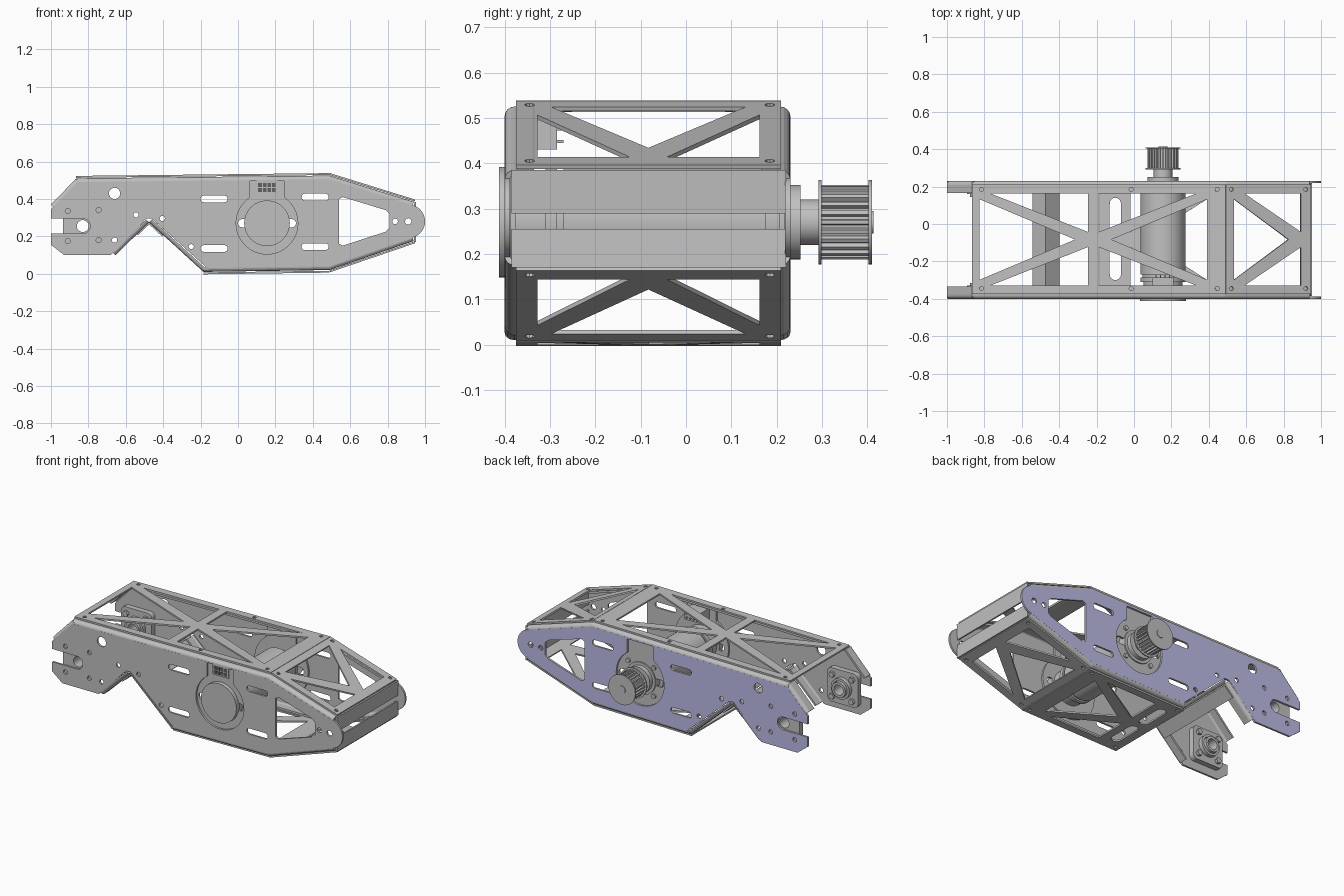
import bpy, bmesh, math
from mathutils import Matrix, Vector

cube = bpy.data.objects.get("Cube")
if cube:
    bpy.data.objects.remove(cube)


def material(name, rgb):
    m = bpy.data.materials.new(name)
    m.use_nodes = True
    m.diffuse_color = (*rgb, 1)
    m.node_tree.nodes["Principled BSDF"].inputs["Base Color"].default_value = (*rgb, 1)
    return m


GREY = material("metal grey", (0.53, 0.53, 0.53))
BLUE = material("lavender blue", (0.5, 0.5, 0.8))
DARK = material("dark grey", (0.12, 0.12, 0.12))


# ---------- helpers ----------
def circle(x, z, r, n=24, a0=0, a1=360):
    full = a1 - a0 == 360
    k = n if full else n + 1
    return [(x + r * math.cos(math.radians(a0 + (a1 - a0) * i / n)),
             z + r * math.sin(math.radians(a0 + (a1 - a0) * i / n))) for i in range(k)]


def rect(x0, x1, z0, z1):
    return [(x0, z0), (x1, z0), (x1, z1), (x0, z1)]


def slot(x0, x1, z, r):
    return circle(x1 - r, z, r, 8, -90, 90) + circle(x0 + r, z, r, 8, 90, 270)


def sheet(name, outline, holes, thick, matrix, mat=GREY):
    """Flat sheet with holes, cut from a filled 2D curve."""
    cu = bpy.data.curves.new(name, 'CURVE')
    cu.dimensions, cu.fill_mode, cu.extrude = '2D', 'BOTH', thick / 2
    for pts in [outline] + holes:
        s = cu.splines.new('POLY')
        s.points.add(len(pts) - 1)
        for p, c in zip(s.points, pts):
            p.co = (c[0], c[1], 0, 1)
        s.use_cyclic_u = True
    ob = bpy.data.objects.new(name, cu)
    bpy.context.collection.objects.link(ob)
    bpy.ops.object.select_all(action='DESELECT')
    ob.select_set(True)
    bpy.context.view_layer.objects.active = ob
    bpy.ops.object.convert(target='MESH')
    ob = bpy.context.view_layer.objects.active
    bm = bmesh.new()
    bm.from_mesh(ob.data)
    bmesh.ops.remove_doubles(bm, verts=bm.verts, dist=1e-5)
    bm.transform(matrix)
    bmesh.ops.recalc_face_normals(bm, faces=bm.faces)
    bm.to_mesh(ob.data)
    bm.free()
    ob.data.materials.clear()
    ob.data.materials.append(mat)
    bpy.ops.object.shade_smooth_by_angle(angle=math.radians(30))
    return ob


def upright(name, outline, holes, y0, y1, mat=GREY):
    """Sheet drawn in x and z, filling y0 to y1."""
    m = Matrix(((1, 0, 0, 0), (0, 0, -1, (y0 + y1) / 2), (0, 1, 0, 0), (0, 0, 0, 1)))
    return sheet(name, outline, holes, abs(y1 - y0), m, mat)


def cross(name, p, q, holes=(), v0=-0.375, v1=0.21, thick=0.01):
    """Panel spanning the width, running clockwise from p to q in x and z."""
    d = Vector((q[0] - p[0], 0, q[1] - p[1]))
    length = d.length
    d.normalize()
    y = Vector((0, 1, 0))
    n = d.cross(y)
    m = Matrix((d, y, n)).transposed().to_4x4()
    m.translation = Vector((p[0], 0, p[1])) + n * 0.003
    return sheet(name, rect(0, length, v0, v1), list(holes), thick, m)


MID, HALF = -0.083, 0.245


def truss(u0, u1):
    """Three triangular windows meeting at a node on the u1 side."""
    s = 1 if u1 > u0 else -1
    out = [[(u0, MID - HALF + 0.03), (u1 - s * 0.07, MID), (u0, MID + HALF - 0.03)]]
    for k in (1, -1):
        out.append([(u0 + s * 0.06, MID + k * HALF), (u1, MID + k * HALF), (u1, MID + k * 0.04)])
    return out


def bolts(*us):
    return [circle(u, v, 0.011, 10) for u in us for v in (-0.345, 0.185)]


def flange(name, p, q, y, side):
    """Bent lip along an edge; side points from the plate into the frame."""
    r, t, w = 0.022, 0.012, 0.065
    arc = [(r - r * math.cos(a), r - r * math.sin(a)) for a in (i * math.pi / 8 for i in range(5))]
    k = (r - t) / r
    inner = [(r - (r - a) * k, r - (r - b) * k) for a, b in reversed(arc)]
    prof = arc + [(w, 0), (w, t)] + inner
    d = Vector((q[0] - p[0], q[1] - p[1])).normalized()
    n = (d.y, -d.x)
    bm = bmesh.new()
    ends = [[bm.verts.new((e[0] + n[0] * o, y + side * dep, e[1] + n[1] * o)) for dep, o in prof]
            for e in (p, q)]
    c = len(prof)
    for i in range(c):
        j = (i + 1) % c
        bm.faces.new((ends[0][i], ends[0][j], ends[1][j], ends[1][i]))
    for e in ends:
        bm.faces.new(e)
    bmesh.ops.recalc_face_normals(bm, faces=bm.faces)
    me = bpy.data.meshes.new(name)
    bm.to_mesh(me)
    bm.free()
    me.materials.append(GREY)
    ob = bpy.data.objects.new(name, me)
    bpy.context.collection.objects.link(ob)


# ---------- side plates ----------
MX, MZ = 0.155, 0.27
outline = ([(-1, 0.345), (-0.857, 0.49), (0.487, 0.505)]
           + circle(0.91, 0.28, 0.09, 16, 73, -73)
           + [(0.487, 0.04), (-0.165, 0.03), (-0.46, 0.295), (-0.49, 0.295), (-0.68, 0.10),
              (-0.93, 0.10), (-1, 0.155), (-1, 0.215)]
           + circle(-0.83, 0.255, 0.04, 10, -90, 90) + [(-1, 0.295)])
keyhole = circle(MX, MZ, 0.165, 40, 123, 417) + [(MX + 0.09, 0.495), (MX - 0.09, 0.495)]
holes = [keyhole,
         [(0.54, 0.16), (0.56, 0.15), (0.79, 0.225), (0.81, 0.245),
          (0.81, 0.32), (0.79, 0.34), (0.56, 0.41), (0.54, 0.40)],
         circle(-0.66, 0.43, 0.03), circle(0.91, 0.28, 0.017), slot(0.825, 0.855, 0.28, 0.0149)]
holes += [circle(x, z, 0.014, 12) for x, z in
          ((-0.745, 0.34), (-0.91, 0.335), (-0.91, 0.175), (-0.745, 0.18), (-0.66, 0.18),
           (-0.545, 0.295 + 0.02), (-0.405, 0.295), (-0.25, 0.145))]
holes += [slot(x, x + 0.145, z, 0.018) for x, z in
          ((-0.2, 0.40), (-0.2, 0.135), (0.34, 0.41), (0.34, 0.145))]
edges = [((-1, 0.37), (-0.865, 0.51)), ((-0.865, 0.51), (0.49, 0.525)), ((0.49, 0.525), (0.94, 0.385)),
         ((0.94, 0.175), (0.49, 0.02)), ((0.49, 0.02), (-0.185, 0.01)),
         ((-0.185, 0.01), (-0.475, 0.275)), ((-0.475, 0.275), (-0.655, 0.10))]

for label, y, s in (("front", -0.40, 1), ("back", 0.23, -1)):
    plate = upright(label + "_side_plate", outline, holes, y, y + s * 0.012)
    if label == "back":  # only the outer face is tinted
        plate.data.materials.append(BLUE)
        for f in plate.data.polygons:
            f.material_index = 1 if f.normal.y > 0.9 else 0
    for i, (p, q) in enumerate(edges):
        flange(f"{label}_flange_{i + 1}", p, q, y, s)
    # motor mount with a sideways slit
    mount = circle(MX, MZ, 0.185, 40, 123, 417) + [(MX + 0.1, 0.505), (MX - 0.1, 0.505)]
    upright(label + "_motor_mount", mount, [slot(0.0, 0.31, 0.27, 0.022)], y + s * 0.013, y + s * 0.025)
    # four-bolt bearing on the inner face
    bx, bz = -0.83, 0.255
    diamond = []
    for k in range(4):
        a = 45 + 90 * k
        diamond += circle(bx + 0.105 * math.cos(math.radians(a)), bz + 0.105 * math.sin(math.radians(a)),
                          0.032, 6, a - 60, a + 60)
        nut = circle(diamond[-4][0] * 0.7 + bx * 0.3, diamond[-4][1] * 0.7 + bz * 0.3, 0.018, 6)
        upright(f"{label}_bearing_nut_{k + 1}", nut, [], y + s * 0.04, y + s * 0.062)
    upright(label + "_bearing_flange", diamond, [circle(bx, bz, 0.04)], y + s * 0.0125, y + s * 0.045)
    upright(label + "_bearing_hub", circle(bx, bz, 0.064, 32), [circle(bx, bz, 0.05)],
            y + s * 0.045, y + s * 0.07)
    upright(label + "_bearing_ring", circle(bx, bz, 0.047, 32), [circle(bx, bz, 0.032)],
            y + s * 0.0125, y + s * 0.085)

# ---------- lattice panels ----------
X0 = -0.865
cross("top_panel", (X0, 0.515), (0.49, 0.53),
      truss(0.04, 0.62) + truss(1.255, 0.675) + bolts(0.05, 0.85, 1.31))
cross("upper_nose_panel", (0.49, 0.53), (0.945, 0.389), truss(0.045, 0.42) + bolts(0.03, 0.447))
cross("lower_nose_panel", (0.945, 0.171), (0.49, 0.016), truss(0.435, 0.06) + bolts(0.03, 0.45))
slots = [[(u, v) for v, u in slot(v0, v0 + 0.2, 0.59, 0.03)] for v0 in (-0.30, -0.06)]
cross("bottom_panel", (0.49, 0.014), (-0.185, 0.005), truss(0.1, 0.51) + slots + bolts(0.03, 0.645))
# lips closing the nose
cross("upper_nose_lip", (0.945, 0.385), (0.94, 0.29), v0=-0.385, v1=0.22)
cross("lower_nose_lip", (0.94, 0.255), (0.945, 0.17), v0=-0.385, v1=0.22)
# bent stiffener over the notch
cross("notch_brace_right", (-0.40, 0.205), (-0.475, 0.275))
cross("notch_brace_left", (-0.475, 0.275), (-0.54, 0.212))

# ---------- motor and drive pulley ----------
for name, r, y0, y1 in (("motor_front_cap", 0.122, -0.412, -0.375), ("motor_rear_housing", 0.105, -0.375, -0.31),
                        ("motor_rear_ring", 0.12, -0.31, -0.285), ("motor_neck", 0.11, -0.285, -0.27),
                        ("motor_body", 0.12, -0.27, 0.175), ("motor_nose", 0.10, 0.175, 0.225),
                        ("motor_boss", 0.082, 0.225, 0.252), ("pulley_hub", 0.05, 0.252, 0.295),
                        ("pulley_inner_rim", 0.093, 0.292, 0.299), ("pulley_outer_rim", 0.093, 0.403, 0.41),
                        ("output_shaft", 0.025, 0.40, 0.414)):
    upright(name, circle(MX, MZ, r, 48), [], y0, y1)
teeth = []
for i in range(24):
    for da, r in ((-5, 0.071), (-3, 0.082), (3, 0.082), (5, 0.071)):
        a = math.radians(i * 15 + da)
        teeth.append((MX + r * math.cos(a), MZ + r * math.sin(a)))
upright("pulley_teeth", teeth, [], 0.299, 0.403)
for k in range(4):
    a = math.radians(45 + 90 * k)
    upright(f"motor_screw_{k + 1}", circle(MX + 0.125 * math.cos(a), MZ + 0.125 * math.sin(a), 0.014, 12),
            [], 0.215, 0.228)

# ---------- cable connector ----------
upright("connector_body", rect(0.10, 0.21, 0.43, 0.495), [], -0.394, -0.285)
for i in range(4):
    for j in range(2):
        x, z = 0.108 + i * 0.0245, 0.438 + j * 0.027
        upright(f"connector_socket_{i * 2 + j + 1}", rect(x, x + 0.019, z, z + 0.02), [], -0.3965, -0.393, DARK)
        upright(f"connector_pin_{i * 2 + j + 1}", rect(x + 0.006, x + 0.012, z + 0.007, z + 0.013), [],
                -0.286, -0.27)
